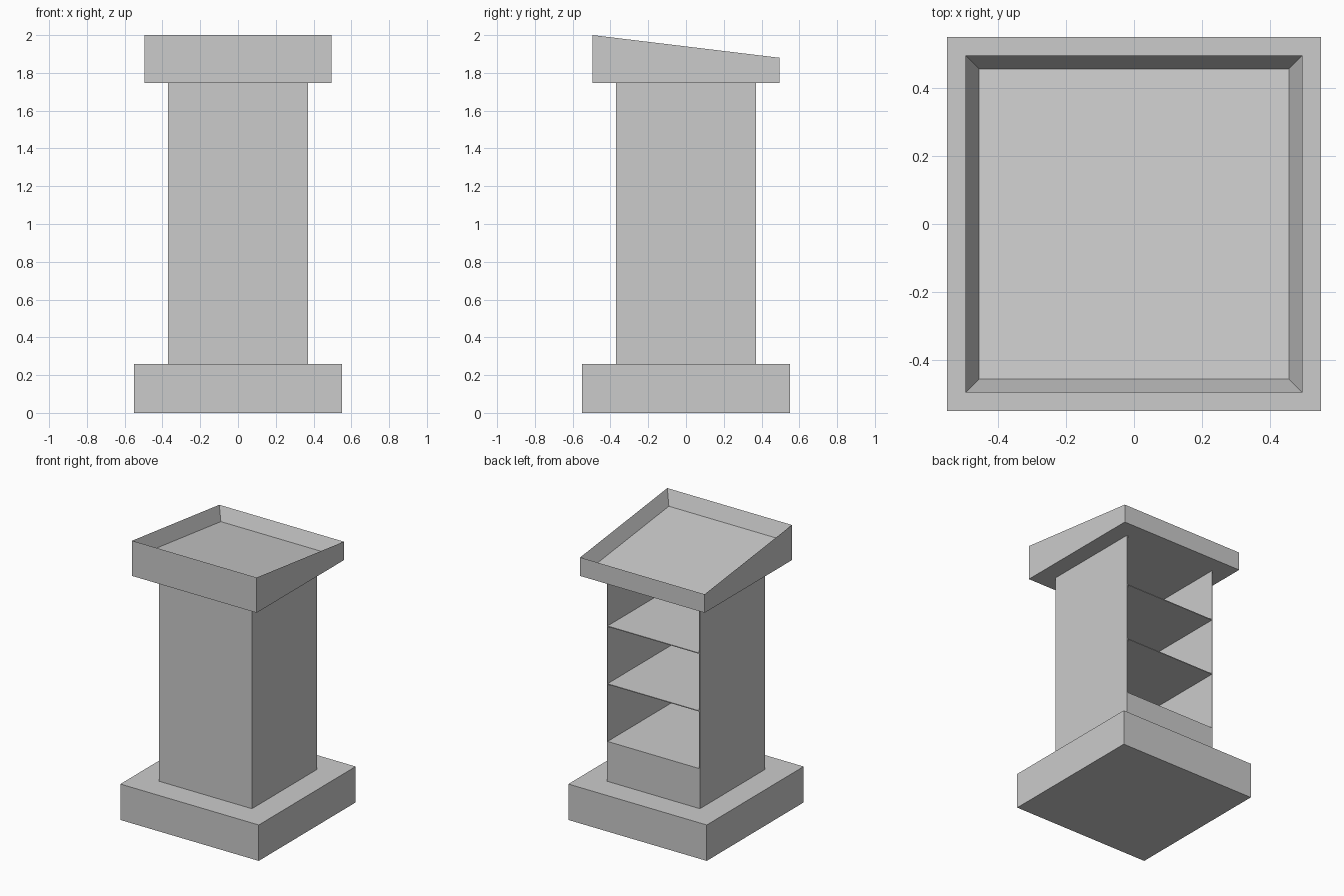
import bpy, bmesh

if "Cube" in bpy.data.objects:
    bpy.data.objects.remove(bpy.data.objects["Cube"])


def box(name, x0, x1, y0, y1, z0, z1):
    """Axis-aligned box between the given limits."""
    bm = bmesh.new()
    bmesh.ops.create_cube(bm, size=1)
    for v in bm.verts:
        v.co = ((x0 + x1) / 2 + v.co.x * (x1 - x0),
                (y0 + y1) / 2 + v.co.y * (y1 - y0),
                (z0 + z1) / 2 + v.co.z * (z1 - z0))
    mesh = bpy.data.meshes.new(name)
    bm.to_mesh(mesh)
    bm.free()
    obj = bpy.data.objects.new(name, mesh)
    bpy.context.collection.objects.link(obj)
    return obj


BASE, COL, TOP = 0.55, 0.37, 0.495       # half widths
Z_BASE, Z_COL = 0.258, 1.747             # top of base, top of column
Z_FRONT, Z_BACK = 2.0, 1.88              # slanted top heights
T = 0.006                                # panel thickness
SHELVES = (0.545, 0.96, 1.375)           # shelf top heights

# Plinth
box("base", -BASE, BASE, -BASE, BASE, 0, Z_BASE)

# Hollow column, open at the back
box("front_panel", -COL, COL, -COL, -COL + T, Z_BASE, Z_COL)
for side, s in (("left", -1), ("right", 1)):
    xs = sorted((s * COL, s * (COL - T)))
    box(side + "_panel", *xs, -COL + T, COL, Z_BASE, Z_COL)

# Closed lower compartment and shelves
inner = COL - T
box("lower_compartment", -inner, inner, -inner, COL, Z_BASE, SHELVES[0])
for i, z in enumerate(SHELVES[1:], 1):
    box(f"shelf_{i}", -inner, inner, -inner, COL, z - T, z)

# Slanted reading top with a recessed tray
desk = box("reading_top", -TOP, TOP, -TOP, TOP, Z_COL, Z_FRONT)
bm = bmesh.new()
bm.from_mesh(desk.data)
for v in bm.verts:
    if v.co.z > 1.9 and v.co.y > 0:
        v.co.z = Z_BACK
bm.normal_update()
top = max(bm.faces, key=lambda f: f.normal.z)
bmesh.ops.inset_region(bm, faces=[top], thickness=0.056)
bmesh.ops.translate(bm, verts=top.verts, vec=(0, 0, -0.1))
bm.to_mesh(desk.data)
bm.free()
